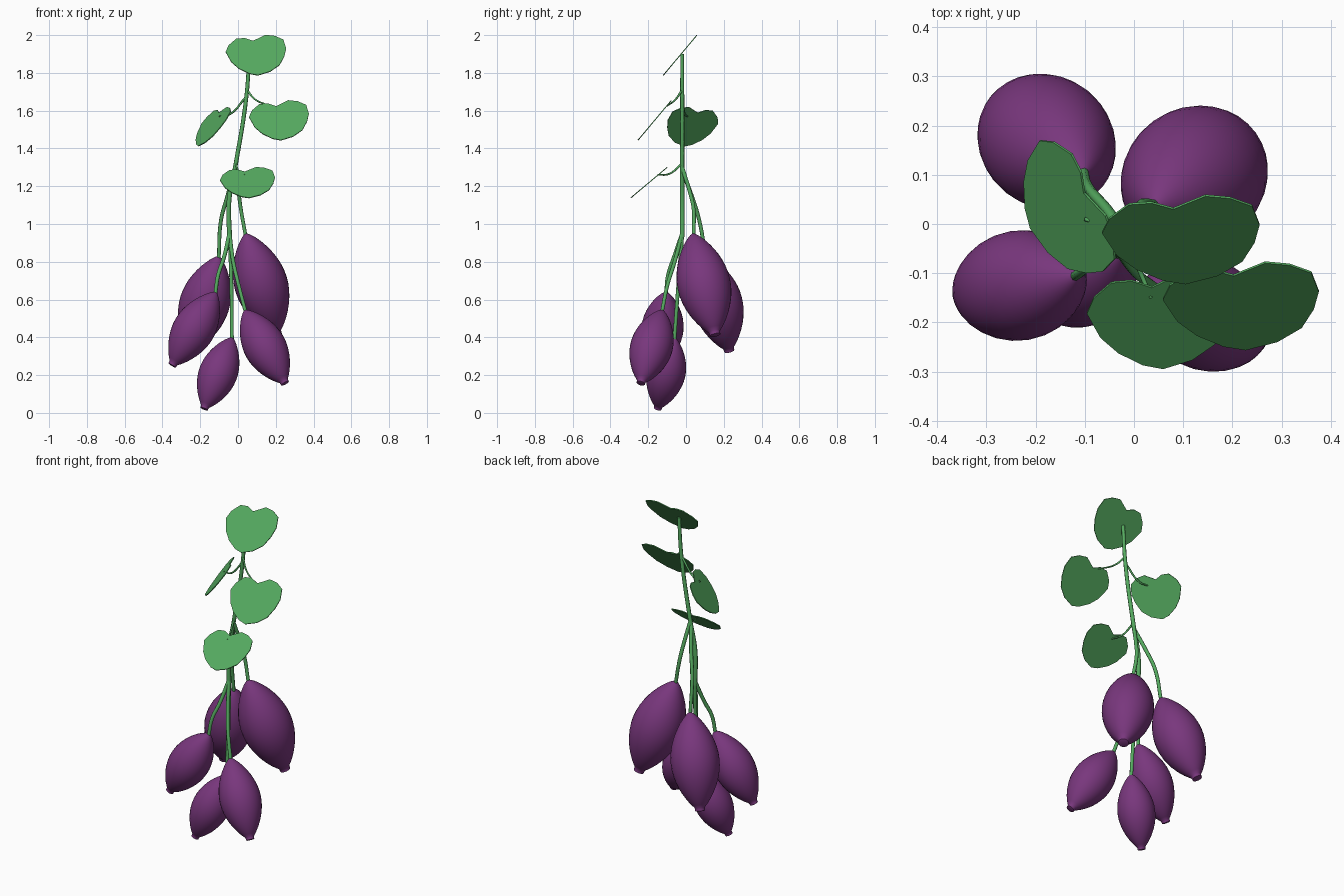
import bpy, bmesh, math
from mathutils import Vector, Matrix

if "Cube" in bpy.data.objects:
    bpy.data.objects.remove(bpy.data.objects["Cube"])


def material(name, rgb):
    m = bpy.data.materials.new(name)
    m.diffuse_color = (*rgb, 1)
    m.use_nodes = True
    m.node_tree.nodes["Principled BSDF"].inputs["Base Color"].default_value = m.diffuse_color
    return m


PURPLE = material("purple skin", (0.19, 0.038, 0.205))
GREEN = material("leaf green", (0.09, 0.40, 0.115))


def mesh_object(name, bm, mat):
    me = bpy.data.meshes.new(name)
    bmesh.ops.recalc_face_normals(bm, faces=bm.faces)
    bm.to_mesh(me)
    bm.free()
    me.materials.append(mat)
    ob = bpy.data.objects.new(name, me)
    bpy.context.collection.objects.link(ob)
    return ob


def smooth(ob, angle):
    bpy.ops.object.select_all(action='DESELECT')
    ob.select_set(True)
    bpy.context.view_layer.objects.active = ob
    bpy.ops.object.shade_smooth_by_angle(angle=math.radians(angle))


def fruit(name, top, tip, ratio=0.245, sides=32, rows=24):
    """Tapered body turned around the line from top to blunt tip."""
    top, tip = Vector(top), Vector(tip)
    axis = tip - top
    length = axis.length
    rot = axis.to_track_quat('Z', 'Y').to_matrix()
    bm = bmesh.new()
    rings = []
    for i in range(1, rows + 1):
        t = (1 - math.cos(math.pi * i / rows)) / 2
        r = ratio * max(math.sin(math.pi * t), 0) ** 0.72
        if t > 0.5:
            r = max(r, 0.05 if i < rows else 0.04)
        rings.append([bm.verts.new(top + rot @ Vector((
            r * length * math.cos(2 * math.pi * k / sides),
            r * length * math.sin(2 * math.pi * k / sides),
            t * length))) for k in range(sides)])
    pole = bm.verts.new(top)
    for k in range(sides):
        bm.faces.new((pole, rings[0][k], rings[0][(k + 1) % sides]))
        for a, b in zip(rings, rings[1:]):
            bm.faces.new((a[k], a[(k + 1) % sides], b[(k + 1) % sides], b[k]))
    bm.faces.new(rings[-1])
    smooth(mesh_object(name, bm, PURPLE), 50)


def stalk(name, points, r0, r1):
    """Round tapered tube through the given points."""
    cu = bpy.data.curves.new(name, 'CURVE')
    cu.dimensions = '3D'
    cu.bevel_depth = 1.0
    cu.bevel_resolution = 2
    cu.resolution_u = 6
    cu.use_fill_caps = True
    sp = cu.splines.new('BEZIER')
    sp.bezier_points.add(len(points) - 1)
    for i, (bp, p) in enumerate(zip(sp.bezier_points, points)):
        bp.co = p
        bp.handle_left_type = bp.handle_right_type = 'AUTO'
        bp.radius = r0 + (r1 - r0) * i / (len(points) - 1)
    cu.materials.append(GREEN)
    ob = bpy.data.objects.new(name, cu)
    bpy.context.collection.objects.link(ob)
    bpy.ops.object.select_all(action='DESELECT')
    ob.select_set(True)
    bpy.context.view_layer.objects.active = ob
    bpy.ops.object.convert(target='MESH')
    smooth(bpy.context.view_layer.objects.active, 60)


# Heart-shaped leaf outline, notch at +y
OUTLINE = [(-0.16, 0.02), (-0.145, 0.065), (-0.105, 0.11), (-0.06, 0.115),
           (-0.015, 0.096), (0.05, 0.137), (0.10, 0.13), (0.145, 0.105),
           (0.16, 0.045), (0.15, -0.01), (0.125, -0.07), (0.075, -0.115),
           (0.01, -0.141), (-0.035, -0.13), (-0.09, -0.095), (-0.13, -0.05)]


def leaf(name, centre, scale, tilt, turn, thick=0.005):
    mat = (Matrix.Translation(centre) @ Matrix.Rotation(math.radians(turn), 4, 'Z')
           @ Matrix.Rotation(math.radians(tilt), 4, 'X'))
    bm = bmesh.new()
    face = bm.faces.new([bm.verts.new((x * scale, y * scale, -thick / 2))
                         for x, y in OUTLINE])
    out = bmesh.ops.extrude_face_region(bm, geom=[face], use_keep_orig=True)
    bmesh.ops.translate(bm, vec=(0, 0, thick),
                        verts=[v for v in out["geom"] if isinstance(v, bmesh.types.BMVert)])
    bm.transform(mat)
    mesh_object(name, bm, GREEN)


# Fruits
fruit("fruit_back_right", (0.04, 0.035, 0.95), (0.205, 0.155, 0.41))
fruit("fruit_back_left", (-0.10, 0.105, 0.83), (-0.255, 0.23, 0.325))
fruit("fruit_front_left", (-0.115, -0.105, 0.64), (-0.35, -0.145, 0.25))
fruit("fruit_front_right", (0.035, -0.125, 0.545), (0.25, -0.24, 0.155))
fruit("fruit_lowest", (-0.03, -0.06, 0.40), (-0.18, -0.15, 0.02))

# Main stem and fruit stalks
stalk("main_stem", [(0.06, -0.02, 1.90), (0.045, -0.02, 1.68), (-0.015, -0.02, 1.30),
                    (-0.047, -0.02, 1.13), (-0.045, -0.02, 0.93)], 0.010, 0.013)
stalk("stalk_back_right", [(-0.015, -0.02, 1.30), (0.003, 0.02, 1.17),
                           (0.015, 0.04, 1.08), (0.04, 0.04, 0.94)], 0.011, 0.010)
stalk("stalk_back_left", [(-0.02, -0.02, 1.28), (-0.055, 0.03, 1.15),
                          (-0.09, 0.07, 1.02), (-0.102, 0.105, 0.82)], 0.011, 0.010)
stalk("stalk_front_left", [(-0.045, -0.02, 0.95), (-0.075, -0.065, 0.82),
                           (-0.105, -0.095, 0.73), (-0.12, -0.106, 0.63)], 0.011, 0.010)
stalk("stalk_front_right", [(-0.045, -0.02, 0.95), (-0.025, -0.06, 0.80),
                            (0.005, -0.10, 0.67), (0.04, -0.127, 0.535)], 0.011, 0.010)
stalk("stalk_lowest", [(-0.045, -0.02, 0.95), (-0.037, -0.035, 0.75),
                       (-0.033, -0.05, 0.55), (-0.032, -0.061, 0.39)], 0.011, 0.010)

# Leaves and their thin stalks
leaf("leaf_top", (0.095, -0.03, 1.895), 1.0, 50, 0)
leaf("leaf_right", (0.217, -0.165, 1.55), 0.99, 50, 0)
leaf("leaf_low", (0.05, -0.195, 1.22), 0.91, 40, 0)
leaf("leaf_left", (-0.143, 0.03, 1.517), 0.92, 54, -67)
stalk("leaf_stalk_right", [(0.047, -0.02, 1.71), (0.09, -0.055, 1.66),
                           (0.17, -0.10, 1.625)], 0.006, 0.004)
stalk("leaf_stalk_left", [(0.04, -0.02, 1.67), (-0.045, -0.005, 1.58),
                          (-0.10, 0.01, 1.57)], 0.006, 0.004)
stalk("leaf_stalk_low", [(-0.013, -0.02, 1.32), (0.01, -0.09, 1.265),
                         (0.035, -0.15, 1.26)], 0.006, 0.004)
